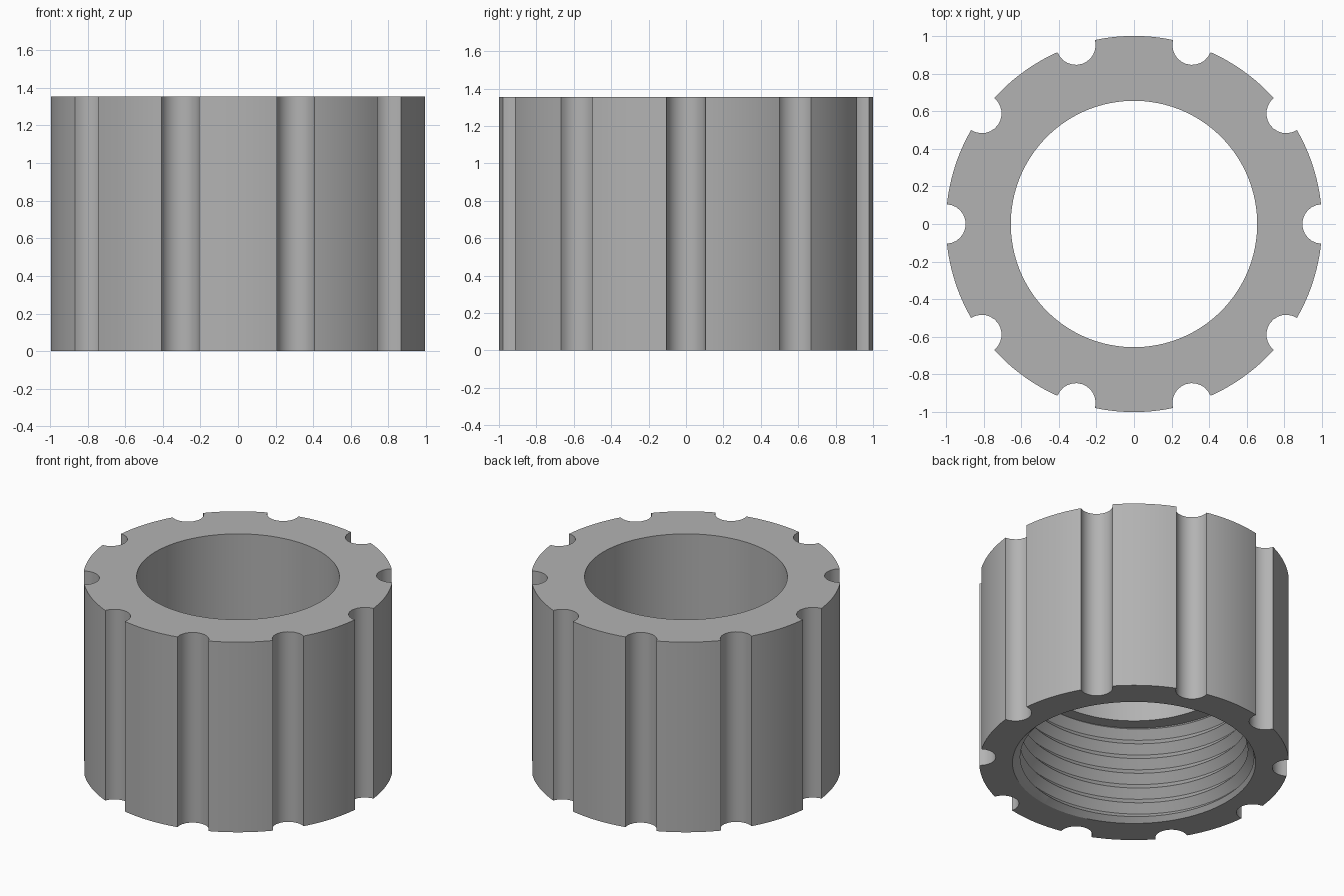
import bpy, bmesh
from math import sin, cos, pi, acos

cube = bpy.data.objects.get("Cube")
if cube:
    bpy.data.objects.remove(cube)

HEIGHT = 1.355
GROOVES, HALF, LAND = 10, 6, 12           # groove count, steps per half groove and per land
GROOVE_R = 0.105
BORE_R, MINOR_R, MAJOR_R = 0.655, 0.735, 0.785
THREAD_LOW, THREAD_TOP, PITCH = 0.03, 0.69, 0.11

grey = bpy.data.materials.new("plain grey")
grey.use_nodes = True
grey.diffuse_color = (0.45, 0.45, 0.45, 1)
grey.node_tree.nodes["Principled BSDF"].inputs["Base Color"].default_value = grey.diffuse_color


def rotate(x, y, a):
    return x * cos(a) - y * sin(a), x * sin(a) + y * cos(a)


# Outer outline: round scallops between cylindrical lands
def outline():
    edge = 2 * (pi / 2 - acos(GROOVE_R / 2))      # polar angle where a scallop meets the rim
    sweep = acos(GROOVE_R / 2)                    # scallop half sweep
    pitch_angle = 2 * pi / GROOVES
    pts = []
    for g in range(GROOVES):
        a = g * pitch_angle
        for i in range(-HALF, HALF + 1):
            t = sweep * i / HALF
            pts.append(rotate(1 - GROOVE_R * cos(t), GROOVE_R * sin(t), a))
        for i in range(1, LAND):
            t = edge + (pitch_angle - 2 * edge) * i / LAND
            pts.append((cos(a + t), sin(a + t)))
    return pts


# Helical V thread: depth follows a triangle wave along the helix
def thread_points(angle):
    turn = angle / (2 * pi)
    for k in range(-4, 2 * int(THREAD_TOP / PITCH) + 6):
        z = min(max((k / 2 + turn) * PITCH, THREAD_LOW), THREAD_TOP)
        phase = (z / PITCH - turn) % 1
        yield MINOR_R + (MAJOR_R - MINOR_R) * abs(2 * phase - 1), z


# Ring body: one closed cross-section per step, joined around the axis
bm = bmesh.new()
pts = outline()
n = len(pts)
columns = []
for j in range(n + 1):
    x, y = pts[j % n]
    a = 2 * pi * (j - HALF) / n
    section = [(x, y, HEIGHT), (x, y, 0)]
    bore = [(MAJOR_R, 0), *thread_points(a), (BORE_R, THREAD_TOP), (BORE_R, HEIGHT)]
    section += [(r * cos(a), r * sin(a), z) for r, z in bore]
    columns.append([bm.verts.new(p) for p in section])
for c, d in zip(columns, columns[1:]):
    m = len(c)
    for k in range(m):
        bm.faces.new((c[k], c[(k + 1) % m], d[(k + 1) % m], d[k]))
bmesh.ops.remove_doubles(bm, verts=bm.verts, dist=0.00005)
bmesh.ops.recalc_face_normals(bm, faces=bm.faces)

mesh = bpy.data.meshes.new("threaded_collar")
bm.to_mesh(mesh)
bm.free()
mesh.materials.append(grey)
collar = bpy.data.objects.new("threaded_collar", mesh)
bpy.context.collection.objects.link(collar)
bpy.context.view_layer.objects.active = collar
collar.select_set(True)
bpy.ops.object.shade_smooth_by_angle(angle=pi / 6)
